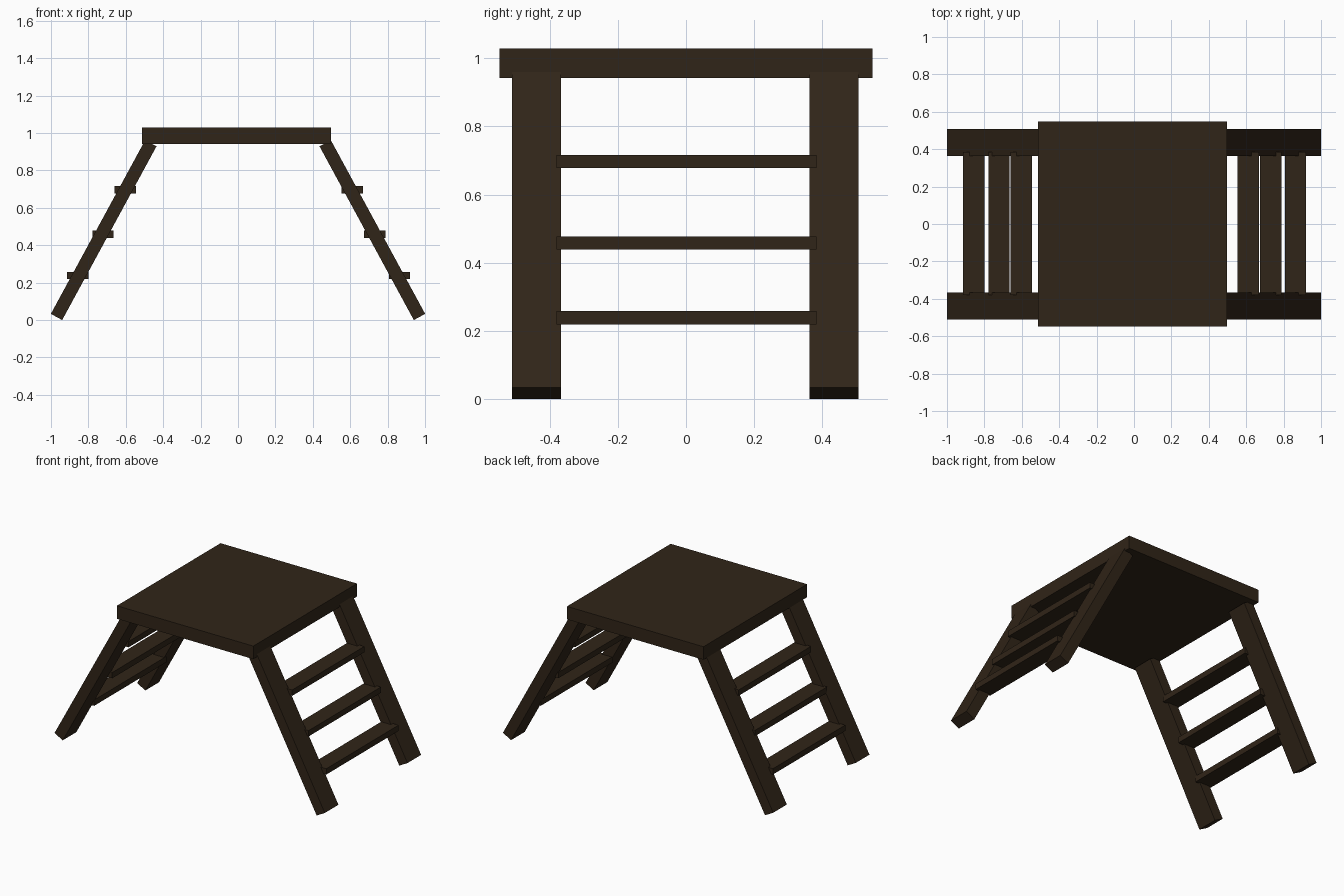
import bpy
from math import radians, sin, cos
from mathutils import Matrix

if "Cube" in bpy.data.objects:
    bpy.data.objects.remove(bpy.data.objects["Cube"])

wood = bpy.data.materials.new("dark_wood")
wood.diffuse_color = (0.03, 0.018, 0.009, 1)
wood.use_nodes = True
wood.node_tree.nodes["Principled BSDF"].inputs["Base Color"].default_value = wood.diffuse_color


def prism(name, profile, y0, y1):
    """Extrude an x-z profile from y0 to y1."""
    n = len(profile)
    verts = [(x, y0, z) for x, z in profile] + [(x, y1, z) for x, z in profile]
    faces = [tuple(range(n)), tuple(range(2 * n - 1, n - 1, -1))]
    faces += [(i, i + n, (i + 1) % n + n, (i + 1) % n) for i in range(n)]
    # mirrored profiles wind the other way round
    area = sum(profile[i][0] * profile[(i + 1) % n][1]
               - profile[(i + 1) % n][0] * profile[i][1] for i in range(n))
    if area < 0:
        faces = [f[::-1] for f in faces]
    mesh = bpy.data.meshes.new(name)
    mesh.from_pydata(verts, [], faces)
    mesh.materials.append(wood)
    obj = bpy.data.objects.new(name, mesh)
    bpy.context.collection.objects.link(obj)
    return obj


def box(name, x0, x1, y0, y1, z0, z1):
    return prism(name, [(x0, z0), (x1, z0), (x1, z1), (x0, z1)], y0, y1)


# Platform
box("platform", -0.513, 0.497, -0.548, 0.548, 0.942, 1.029)

# Splayed legs, tilted 28.5 degrees, cut square at both ends
a = radians(28.5)
w, length = 0.069, 1.057
foot = (0.94, 0.0)
across = (w * cos(a), w * sin(a))
up = (-length * sin(a), length * cos(a))
leg = [foot,
       (foot[0] + across[0], foot[1] + across[1]),
       (foot[0] + across[0] + up[0], foot[1] + across[1] + up[1]),
       (foot[0] + up[0], foot[1] + up[1])]
for s, side in ((1, "right"), (-1, "left")):
    profile = [(s * x, z) for x, z in leg]
    prism(f"{side}_front_leg", profile, -0.511, -0.367)
    prism(f"{side}_back_leg", profile, 0.363, 0.507)

# Flat rungs on each side: (centre x, centre z)
rungs = {"right": [(0.863, 0.238), (0.732, 0.458), (0.610, 0.697)],
         "left": [(-0.856, 0.238), (-0.722, 0.458), (-0.602, 0.697)]}
for side, places in rungs.items():
    for i, (x, z) in enumerate(places, 1):
        box(f"{side}_rung_{i}", x - 0.057, x + 0.057, -0.38, 0.384,
            z - 0.0195, z + 0.0195)
